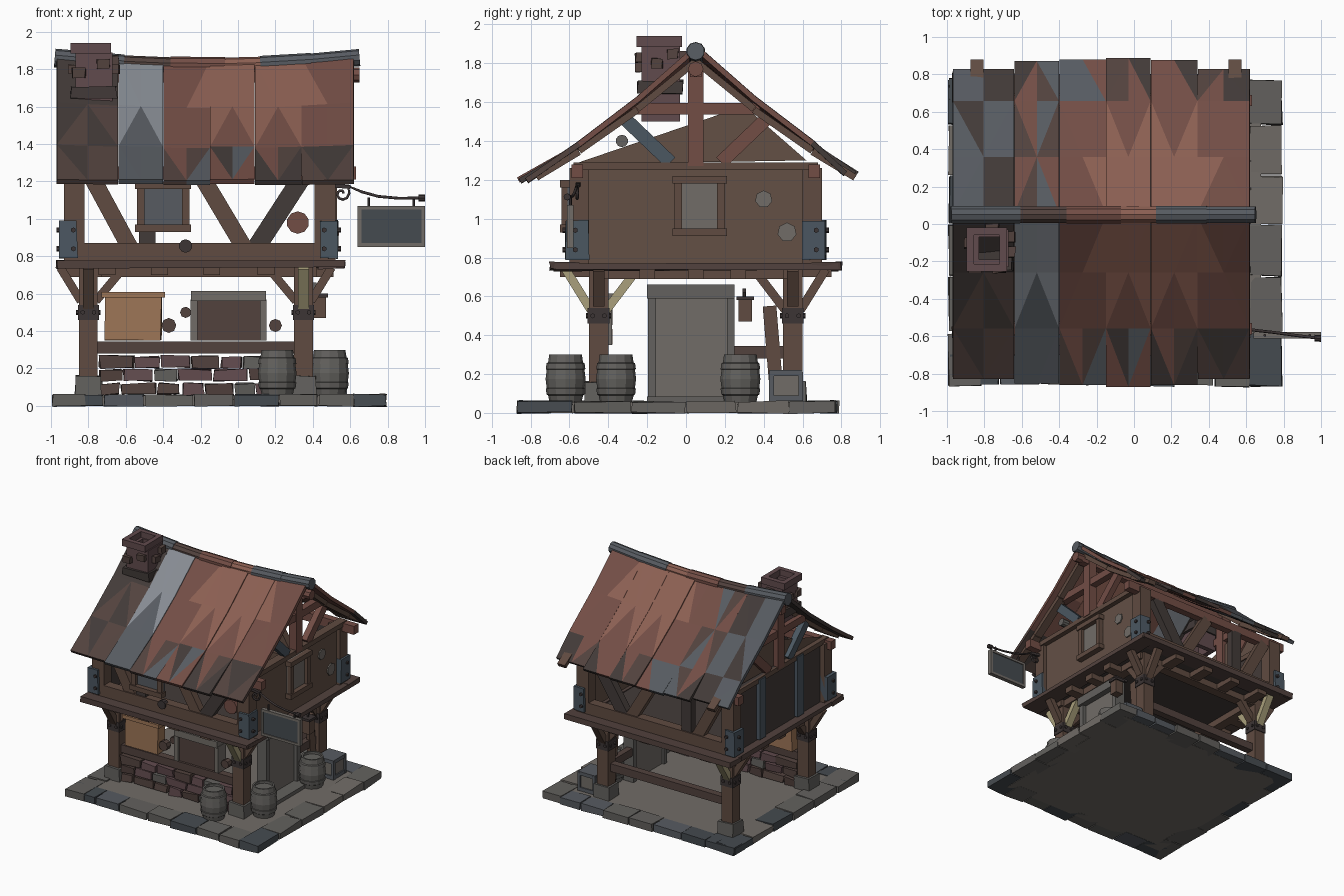
import bpy, bmesh, math, random
from mathutils import Vector, Matrix

if "Cube" in bpy.data.objects:
    bpy.data.objects.remove(bpy.data.objects["Cube"])

random.seed(4)
CX, CY = -0.21, 0.05          # centre of the building on the plinth
MATS = {}
COL = dict(wood=(.115, .07, .052), dark=(.055, .043, .04), red=(.17, .075, .06), wall=(.125, .08, .06),
           slate=(.095, .105, .12), pale=(.24, .26, .29), stone=(.125, .12, .112), brown=(.085, .055, .048),
           metal=(.07, .095, .12), orange=(.34, .18, .095), cream=(.40, .35, .2), grey=(.165, .15, .135),
           brick=(.12, .07, .075), tile=(.26, .115, .085), iron=(.045, .035, .035), base=(.06, .07, .08))


def mat(c):
    if c not in MATS:
        MATS[c] = bpy.data.materials.new(c)
        MATS[c].diffuse_color = (*COL[c], 1)
    return MATS[c]


def finish(name, bm, *colors):
    bmesh.ops.recalc_face_normals(bm, faces=bm.faces)
    me = bpy.data.meshes.new(name)
    bm.to_mesh(me)
    bm.free()
    for c in colors:
        me.materials.append(mat(c))
    ob = bpy.data.objects.new(name, me)
    bpy.context.collection.objects.link(ob)
    return ob


def box(name, x, y, z, c, jit=0.0):
    bm = bmesh.new()
    bmesh.ops.create_cube(bm, size=1)
    for v in bm.verts:
        v.co = [a[0] + (k + .5) * (a[1] - a[0]) + random.uniform(-jit, jit) for k, a in zip(v.co, (x, y, z))]
    return finish(name, bm, c)


def beam(name, p, q, n, w, d, c):
    """Bar from p to q, d thick along the wall normal n and w wide."""
    p, q, n = Vector(p), Vector(q), Vector(n)
    t = (q - p).normalized()
    s = n.cross(t).normalized()
    n = t.cross(s)
    bm = bmesh.new()
    bmesh.ops.create_cube(bm, size=1)
    for v in bm.verts:
        a, b, k = v.co
        v.co = (p + q) / 2 + s * a * w + n * b * d + t * k * (q - p).length
    return finish(name, bm, c)


def rod(name, p, q, r, c, sides=10):
    p, q = Vector(p), Vector(q)
    m = Matrix.Translation((p + q) / 2) @ (q - p).to_track_quat('Z', 'Y').to_matrix().to_4x4()
    bm = bmesh.new()
    bmesh.ops.create_cone(bm, cap_ends=True, segments=sides, radius1=r, radius2=r, depth=(q - p).length, matrix=m)
    return finish(name, bm, c)


def lathe(name, loc, prof, c, sides=12):
    bm = bmesh.new()
    rings = [[bm.verts.new((loc[0] + r * math.cos(i * math.tau / sides), loc[1] + r * math.sin(i * math.tau / sides),
                            loc[2] + z)) for i in range(sides)] for r, z in prof]
    for a, b in zip(rings, rings[1:]):
        for i in range(sides):
            bm.faces.new((a[i], a[(i + 1) % sides], b[(i + 1) % sides], b[i]))
    bm.faces.new(rings[0])
    bm.faces.new(rings[-1])
    return finish(name, bm, c)


# --- paved base with uneven edge slabs
box("base_floor", (-.9, .68), (-.76, .7), (0, .055), 'grey')
for s, y0, y1 in ((-1, -.87, -.68), (1, .62, .79)):
    e = [-.99, -.72, -.5, -.24, -.02, .22, .43, .62]
    for a, b in zip(e, e[1:]):
        k = random.uniform(0, .015)
        box("edge_slab", (a + .004, b - .004), (y0 + k, y1 - k), (0, .06), random.choice(('base', 'stone', 'slate')), .004)
for x0, x1 in ((-.99, -.82), (.62, .79)):
    e = [-.87, -.58, -.28, .0, .26, .53, .77]
    for a, b in zip(e, e[1:]):
        box("side_slab", (x0, x1), (a + .004, b - .004), (0, .06), random.choice(('base', 'stone', 'grey')), .006)

# --- lower frame: posts, feet, bands, brackets
for sx in (-1, 1):
    for sy in (-1, 1):
        x, y = -.225 + sx * .575, CY + sy * .5
        box("lower_post", (x - .05, x + .05), (y - .05, y + .05), (.06, .76), 'wood')
        box("post_foot", (x - .07, x + .07), (y - .07, y + .07), (.05, .16), 'stone', .006)
        box("post_band", (x - .056, x + .056), (y - .056, y + .056), (.46, .54), 'iron')
        for k in (-.03, .03):
            rod("band_bolt", (x + k, y - .065, .5), (x + k, y + .065, .5), .013, 'iron', 6)
            rod("band_bolt", (x - .065, y + k, .5), (x + .065, y + k, .5), .013, 'iron', 6)
        for d in (-1, 1):
            L = .15 if d == sx else .19
            beam("bracket", (x + d * .04, y, .56), (x + d * L, y, .74), (0, 1, 0), .045, .06, 'wood')
            L = .17 if d == sy else .2
            beam("bracket", (x, y + d * .04, .53), (x, y + d * L, .74), (1, 0, 0), .045, .06, 'cream' if sx * sy < 0 else 'wood')
for sy in (-1, 1):
    y = CY + sy * .49
    box("lower_rail", (-.76, .34), (y - .03, y + .03), (.28, .345), 'brown')
    box("floor_beam", (-.85, .42), (y - .04, y + .04), (.69, .75), 'wood')
box("lower_rail_right", (.32, .37), (.25, .53), (.28, .345), 'brown')
for sx in (-1, 1):
    x = CX + sx * .56
    box("floor_beam_side", (x - .04, x + .04), (-.5, .6), (.69, .75), 'wood')

# --- rubble under the front rail
for z in (.06, .135, .205):
    x = -.74
    while x < .26:
        w = random.uniform(.1, .2)
        box("rubble", (x, min(x + w, .3) - .012), (-.49, -.39), (z, z + .06), random.choice(('stone', 'brown', 'brick')), .008)
        x += w

# --- lower front shutters
box("orange_window", (-.71, -.41), (-.47, -.38), (.35, .59), 'orange', .005)
box("orange_window_head", (-.73, -.39), (-.49, -.37), (.58, .61), 'orange')
box("grey_window", (-.22, .12), (-.46, -.38), (.35, .58), 'brown')
box("grey_window_head", (-.25, .15), (-.49, -.37), (.56, .615), 'grey')
for x in (-.235, .135):
    box("grey_window_side", (x - .018, x + .018), (-.48, -.38), (.35, .57), 'grey')
for x, z, r in ((-.37, .43, .04), (-.28, .5, .03), (.2, .43, .035)):
    rod("wall_knob", (x, -.46, z), (x, -.41, z), r, 'brown', 8)

# --- right door
box("door", (.33, .37), (-.16, .23), (.06, .6), 'grey')
box("door_lintel", (.31, .42), (-.2, .25), (.59, .66), 'stone')
for y in (-.175, .23):
    box("door_jamb", (.31, .4), (y - .02, y + .02), (.06, .6), 'stone')
box("door_step", (.35, .48), (-.2, .24), (.05, .085), 'stone')
beam("leaning_plank", (.36, .47, .06), (.36, .43, .55), (1, 0, 0), .07, .03, 'wood')

# --- lantern by the door
box("lantern", (.4, .47), (.27, .34), (.47, .58), 'wood')
box("lantern_cap", (.39, .48), (.26, .35), (.58, .6), 'iron')
beam("lantern_arm", (.33, .3, .63), (.45, .3, .63), (0, 1, 0), .02, .02, 'iron')
rod("lantern_hook", (.435, .3, .6), (.435, .3, .63), .008, 'iron', 6)

# --- ledge between storeys
box("upper_floor", (-.86, .46), (-.58, .68), (.745, .765), 'dark')
for y0, y1 in ((-.7, -.55), (.65, .8)):
    box("ledge_long", (-.97, .57), (y0, y1), (.74, .775), 'brown', .007)
for x0, x1 in ((-.96, -.83), (.43, .57)):
    box("ledge_side", (x0, x1), (-.68, .78), (.735, .77), 'brown', .007)
for x in (-.7, -.42, -.14, .15):
    for s in (-1, 1):
        box("joist_end", (x - .045, x + .045), sorted((CY + s * .45, CY + s * .7)), (.70, .745), 'wood')
for y in (-.2, .05, .27):
    for s in (-1, 1):
        box("joist_end", sorted((CX + s * .52, CX + s * .72)), (y - .04, y + .04), (.69, .74), 'wood')

# --- upper side walls
box("right_wall", (.46, .49), (-.56, .68), (.77, 1.29), 'wall')
box("left_wall", (-.89, -.86), (-.56, .68), (.77, 1.29), 'dark')
bm = bmesh.new()
bm.faces.new([bm.verts.new(p) for p in ((-.87, -.58, 1.28), (-.87, .3, 1.58), (-.87, .62, 1.3))])
finish("left_gable_board", bm, 'wall')
for y in (-.2, .3):
    box("left_stud", (-.92, -.88), (y - .04, y + .04), (.78, 1.28), 'metal')
for y, z, r in ((.4, 1.1, .045), (.52, .93, .05)):
    rod("plaster_patch", (.48, y, z), (.5, y, z), r, 'grey', 7)
rod("gable_log_end", (.42, -.33, 1.4), (.48, -.33, 1.4), .032, 'stone')

# --- upper timber frame
for sx in (-1, 1):
    for sy in (-1, 1):
        x, y = CX + sx * .67, CY + sy * .6
        box("upper_post", (x - .05, x + .06), (y - .05, y + .05), (.77, 1.26), 'wood')
        box("corner_plate", sorted((x - sx * .02, x + sx * .075)), sorted((y - sy * .05, y + sy * .07)), (.79, .99), 'metal', .004)
        for z in (.84, .94):
            rod("plate_bolt", (x, y + sy * .06, z), (x, y + sy * .085, z), .014, 'iron', 6)
            rod("plate_bolt", (x + sx * .07, y + sy * .02, z), (x + sx * .09, y + sy * .02, z), .014, 'iron', 6)
for s in (-1, 1):
    y = CY + s * .61
    N = (0, 1, 0)
    box("sill_beam", (-.84, .42), (y - .04, y + .04), (.775, .87), 'wood')
    box("top_plate", (-.97, .63), (y - .03, y + .03), (1.21, 1.28), 'red')
    beam("frame_brace", (-.78, y, 1.22), (-.58, y, .85), N, .09, .06, 'wood')
    beam("frame_brace", (-.19, y, 1.22), (.03, y, .85), N, .09, .06, 'wood')
    beam("frame_brace", (.34, y, 1.22), (.1, y, .85), N, .1, .06, 'dark')
    box("frame_stud", (-.53, -.44), (y - .03, y + .03), (.86, 1.22), 'dark')
rod("frame_knot", (.32, -.56, .98), (.32, -.52, .98), .06, 'red')
rod("sill_knot", (-.28, -.61, .855), (-.28, -.57, .855), .036, 'iron')


# --- upper windows
def window(name, a0, a1, z0, z1, pane, f):
    def bar(part, a, z, d, c):
        x, y, z = f(a, z, d)
        box(name + part, x, y, z, c)
    bar("_pane", (a0, a1), (z0, z1), (0, .02), pane)
    for a in ((a0, a0 + .04), (a1 - .04, a1)):
        bar("_jamb", a, (z0, z1), (0, .05), 'wood')
    for z in ((z0, z0 + .04), (z1 - .04, z1)):
        bar("_rail", (a0 - .01, a1 + .01), z, (0, .06), 'wood')


window("front_window", -.54, -.26, .93, 1.2, 'slate', lambda a, z, d: (a, (-.59 - d[1], -.59 - d[0]), z))
window("right_window", -.06, .2, .91, 1.22, 'grey', lambda a, z, d: ((.48 + d[0], .48 + d[1]), a, z))

# --- roof panels, sagging in the middle, coloured face by face
PROF = ((0, 1.835), (.3, 1.585), (.6, 1.37), (.87, 1.195))
XE = (-.97, -.64, -.40, -.15, .09, .34, .62)
PAL = ('dark', 'brown', 'slate', 'pale', 'tile', 'red')


def sag(x):
    return .045 * ((x + .18) / .8) ** 2


def shade(x, d, s):
    if x < -.64:
        return random.choice((0, 0, 1) if s < 0 else (2, 0, 2))
    if x < -.4 and s < 0:
        return 3 if d < .5 else 2
    r = math.hypot((x - .1) * .9, d - .2)          # rusty patch fading to slate and brown
    return 4 if r < .3 else 5 if r < .5 else random.choice((0, 2, 1, 5))


for s in (-1, 1):
    for i, (a, b) in enumerate(zip(XE, XE[1:])):
        bm = bmesh.new()
        k = (1.0, 1.03, 1.04, 1.05, 1.04, 1.0)[i] if s < 0 else (.885, .935, .945, .955, .94, .885)[i]
        lift = random.uniform(-.005, .005)
        grid = []
        for x in (a + .001, (a + b) / 2, b - .001):
            grid.append([bm.verts.new((x, CY + s * d * (k if j == 3 else 1), z + sag(x) * (1 - d) + lift
                         + (.03 if s > 0 and j == 3 else 0))) for j, (d, z) in enumerate(PROF)])
        for n, (g, h) in enumerate(zip(grid, grid[1:])):
            for j in range(3):
                q = [g[j], h[j], h[j + 1], g[j + 1]]
                if (n + j) % 2:                     # alternate the diagonals
                    q = q[1:] + q[:1]
                for t in ((q[0], q[1], q[2]), (q[0], q[2], q[3])):
                    m = sum((v.co for v in t), Vector()) / 3
                    bm.faces.new(t).material_index = shade(m.x, abs(m.y - CY), s)
        ob = finish("roof_panel", bm, *PAL)
        m = ob.modifiers.new("thickness", 'SOLIDIFY')
        m.thickness, m.offset = .028, 0

# --- ridge tiles
RX = (-.98, -.62, -.36, -.08, .12, .38, .64)
for i, (a, b) in enumerate(zip(RX, RX[1:])):
    z = 1.815
    rod("ridge_tile", (a, CY, z + sag(a)), (b + .01, CY, z + sag(b)), .05 - .004 * (i % 2), ('slate', 'brown', 'red', 'tile', 'slate', 'slate')[i])

# --- gable trusses
RAF = PROF[:3] + ((.82, 1.232),)
for x in (.5, -.88):
    N = (1, 0, 0)
    beam("king_post", (x, CY, 1.27), (x, CY, 1.8), N, .08, .07, 'red')
    beam("collar_tie", (x, -.28, 1.565), (x, .38, 1.565), N, .06, .06, 'red')
    beam("tie_beam", (x, -.58, 1.27), (x, .68, 1.27), N, .04, .06, 'wood')
    for s in (-1, 1):
        beam("truss_brace", (x, CY + s * .13, 1.29), (x, CY + s * .36, 1.51), N, .07, .05, 'metal' if s < 0 else 'red')
        for (d0, z0), (d1, z1) in zip(RAF, RAF[1:]):
            beam("rafter", (x + .04, CY + s * d0, z0 - .025), (x + .04, CY + s * d1, z1 - .02), N, .035, .07, 'wood')
box("ridge_beam", (-.94, .6), (CY - .03, CY + .03), (1.73, 1.79), 'red')
rod("ridge_beam_end", (.58, CY, 1.77), (.65, CY, 1.77), .04, 'red', 8)

# --- hollow chimney with cap and bricks
for nm, x0, x1, y0, y1, z0, z1, c in (("stack", -.87, -.67, -.23, -.03, 1.5, 1.89, 'brick'), ("cap", -.895, -.68, -.255, -.02, 1.885, 1.94, 'brick')):
    for x in ((x0, x0 + .04), (x1 - .04, x1)):
        box("chimney_" + nm, x, (y0, y1), (z0, z1), c)
    for y in ((y0, y0 + .04), (y1 - .04, y1)):
        box("chimney_" + nm, (x0, x1), y, (z0, z1), c)
box("chimney_skirt", (-.89, -.65), (-.25, -.02), (1.64, 1.71), 'dark', .008)
for x, y, z in ((-.85, -.23, 1.78), (-.72, -.23, 1.83), (-.67, -.15, 1.8), (-.67, -.07, 1.85), (-.87, -.1, 1.8), (-.76, -.03, 1.84)):
    box("chimney_brick", (x - .035, x + .035), (y - .03, y + .03), (z - .025, z + .025), 'brown', .006)

# --- barrels and crate
BAR = ((.082, 0), (.09, .035), (.098, .04), (.102, .07), (.097, .072), (.103, .12), (.097, .168), (.102, .17),
       (.098, .2), (.09, .205), (.084, .245), (.07, .245), (.07, .225))
for x, y in ((.21, -.62), (.49, -.36), (.49, .28)):
    lathe("barrel", (x, y, .055), BAR, 'stone')
box("crate", (.43, .57), (.44, .59), (.06, .205), 'grey')
for z in (.06, .19):
    box("crate_rim", (.42, .58), (.43, .6), (z, z + .03), 'slate')
for x in (.43, .57):
    for y in (.44, .59):
        box("crate_corner", (x - .012, x + .012), (y - .012, y + .012), (.06, .21), 'slate')

# --- hanging sign on a curled iron bracket
cu = bpy.data.curves.new("sign_bracket", 'CURVE')
cu.dimensions, cu.bevel_depth, cu.bevel_resolution = '3D', .008, 1
pts = [(.555 + (.008 + .0035 * i) * math.cos(i * .7), -.56, 1.135 + (.008 + .0035 * i) * math.sin(i * .7)) for i in range(10)]
pts += [(.59, -.56, 1.175), (.66, -.57, 1.145), (.75, -.58, 1.12), (.86, -.595, 1.11), (.98, -.61, 1.112)]
sp = cu.splines.new('POLY')
sp.points.add(len(pts) - 1)
for p, co in zip(sp.points, pts):
    p.co = (*co, 1)
ob = bpy.data.objects.new("sign_bracket", cu)
cu.materials.append(mat('iron'))
bpy.context.collection.objects.link(ob)
beam("bracket_arm", (.48, -.55, 1.18), (.6, -.56, 1.17), (0, 1, 0), .02, .02, 'iron')
rod("bracket_knob", (.965, -.61, 1.112), (1.0, -.612, 1.112), .018, 'iron', 8)
box("sign_board", (.65, .99), (-.605, -.585), (.86, 1.06), 'base')
for z in (.85, 1.05):
    box("sign_frame", (.64, 1.0), (-.612, -.578), (z, z + .02), 'grey')
for x in (.64, .98):
    box("sign_frame", (x, x + .02), (-.612, -.578), (.85, 1.07), 'grey')
for x in (.7, .94):
    rod("sign_link", (x, -.595, 1.06), (x, -.595, 1.115), .008, 'iron', 6)

for m in bpy.data.materials:
    if m.users and not m.is_grease_pencil:
        m.use_nodes = True
        m.node_tree.nodes["Principled BSDF"].inputs["Base Color"].default_value = m.diffuse_color
